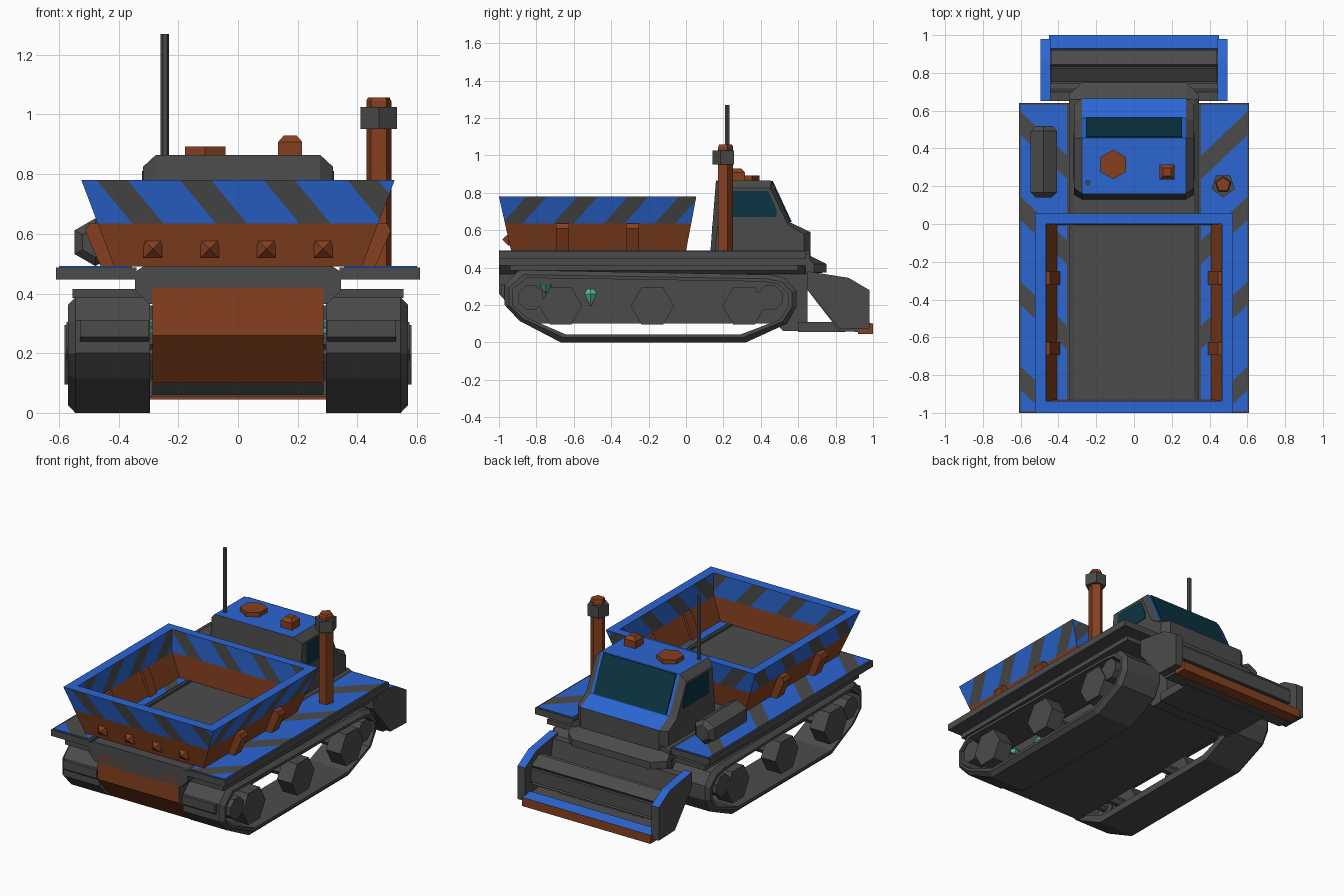
import bpy, bmesh
from math import cos, sin, pi, floor
from mathutils import Vector

if "Cube" in bpy.data.objects:
    bpy.data.objects.remove(bpy.data.objects["Cube"])


def material(name, rgb):
    lin = [((c / 255 + 0.055) / 1.055) ** 2.4 for c in rgb] + [1]
    m = bpy.data.materials.new(name)
    m.use_nodes = True
    m.diffuse_color = lin
    m.node_tree.nodes["Principled BSDF"].inputs["Base Color"].default_value = lin
    return m


GRAY = material("gray metal", (75, 75, 75))
BLUE = material("blue paint", (43, 102, 210))
RUST = material("rust brown", (134, 64, 31))
GLASS = material("dark glass", (10, 53, 67))
TEAL = material("teal crystal", (85, 185, 160))


def finish(name, bm, mats, mirror=False):
    me = bpy.data.meshes.new(name)
    bm.to_mesh(me)
    bm.free()
    for m in mats:
        me.materials.append(m)
    ob = bpy.data.objects.new(name, me)
    bpy.context.collection.objects.link(ob)
    if mirror:
        ob.modifiers.new("Mirror", 'MIRROR')
    return ob


def loft(rings, loop=False):
    """Skin matching rings; cap the ends, or join last to first."""
    bm = bmesh.new()
    vs = [[bm.verts.new(p) for p in r] for r in rings]
    n = len(vs[0])
    pairs = list(zip(vs, vs[1:])) + ([(vs[-1], vs[0])] if loop else [])
    for a, b in pairs:
        for i in range(n):
            j = (i + 1) % n
            bm.faces.new((a[i], a[j], b[j], b[i]))
    if not loop:
        bm.faces.new(vs[0])
        bm.faces.new(vs[-1])
    bmesh.ops.recalc_face_normals(bm, faces=bm.faces)
    return bm


def side_profile(pts, x0, x1):
    return loft([[(x, y, z) for y, z in pts] for x in (x0, x1)])


def block(x, y, z):
    return side_profile([(y[0], z[0]), (y[1], z[0]), (y[1], z[1]), (y[0], z[1])], *x)


def turned(name, axis, centre, sides, steps, mat, rot=0.0, mirror=False):
    """Faceted solid along an axis; steps are (position, radius)."""
    rings = []
    for t, r in steps:
        ring = []
        for i in range(sides):
            a = rot + 2 * pi * i / sides
            p = [r * cos(a), r * sin(a)]
            p.insert(axis, t)
            ring.append(Vector(p) + Vector(centre))
        rings.append(ring)
    return finish(name, loft(rings), [mat], mirror)


def stripe(bm, test, n, start, period, width, index):
    """Cut diagonal bands into the chosen faces and colour them."""
    n = Vector(n)
    for k in range(-8, 9):
        for u in (start + k * period, start + k * period + width):
            fs = [f for f in bm.faces if test(f)]
            geom = set(fs) | {e for f in fs for e in f.edges} | {v for f in fs for v in f.verts}
            bmesh.ops.bisect_plane(bm, geom=list(geom), plane_co=n * (u / n.length_squared), plane_no=n)
            bm.normal_update()
    for f in bm.faces:
        if test(f):
            u = (f.calc_center_median().dot(n) - start) / period
            if (u - floor(u)) * period < width:
                f.material_index = index


# Hull: lower tub with rust end panel, and chamfered upper body
bm = side_profile([(-1, .42), (-1, .26), (-.86, .1), (.48, .1), (.52, .06), (.65, .06), (.65, .42)], -.287, .287)
for f in bm.faces:
    f.material_index = int(f.normal.y < -.5 and f.calc_center_median().y < -.8)
finish("lower_hull", bm, [GRAY, RUST])

section = [(.318, .49), (.345, .472), (.345, .41), (.3, .365)]
section += [(-x, z) for x, z in reversed(section)]
bm = loft([[(x, y, z) for x, z in section] for y in (-1, .66)])
finish("upper_hull", bm, [GRAY])
nose = [(.66, .465), (.75, .42), (.75, .375), (.66, .365)]
bm = loft([[(x, .62 + (y - .62) * k, z) for y, z in nose] for x, k in ((-.345, .5), (-.275, 1), (.275, 1), (.345, .5))])
finish("hull_nose", bm, [GRAY])

# Side decks with a striped top sheet inside a gray border
finish("side_deck", block((.34, .61), (-1, .64), (.447, .488)), [GRAY], True)
bm = block((.355, .6), (-.99, .63), (.486, .492))
stripe(bm, lambda f: f.normal.z > .9, (-.95, 1, 0), -.1, .45, .125, 1)
finish("deck_sheet", bm, [BLUE, GRAY], True)
finish("track_guard", block((.3, .555), (-.94, .6), (.385, .415)), [GRAY], True)
finish("track_bumper", side_profile([(-.99, .31), (-.99, .255), (-.97, .24), (-.93, .24), (-.93, .31)], .3, .53),
       [GRAY], True)

# Tracks: closed belt with a chamfered outer rim
belt = [(-.89, .387), (-.97, .31), (-.97, .2), (-.89, .115), (-.67, 0), (.32, 0),
        (.54, .1), (.59, .19), (.59, .28), (.53, .345), (.45, .362)]


def belt_ring(x, ky, kz):
    return [(x, -.19 + (y + .19) * ky, .195 + (z - .195) * kz) for y, z in belt]


bm = loft([belt_ring(.295, 1, 1), belt_ring(.545, 1, 1), belt_ring(.57, .97, .87),
           belt_ring(.57, .945, .78), belt_ring(.295, .945, .78)], loop=True)
finish("track_belt", bm, [GRAY], True)

# Wheels
for i, y in enumerate((-.67, -.18, .31)):
    turned(f"road_wheel_{i + 1}", 0, (0, y, .195), 6, [(.48, .115), (.582, .115)], GRAY, mirror=True)
    turned(f"axle_{i + 1}", 0, (0, y, .195), 6, [(.28, .03), (.49, .03)], GRAY, mirror=True)
for name, y in (("idler_wheel", -.83), ("drive_wheel", .45)):
    turned(name, 0, (0, y, .24), 8, [(.28, .03), (.47, .03), (.47, .07), (.575, .07)], GRAY, pi / 8, True)

# Crystals caught in the running gear
turned("large_crystal", 2, (.308, -.51, .24), 6, [(-.045, .004), (.02, .038), (.045, .022)], TEAL, mirror=True)
turned("small_crystal", 2, (.308, -.75, .285), 5, [(-.02, .004), (.02, .036), (.028, .02)], TEAL, mirror=True)


# Dump bin: open bottom, rust skirt, striped upper walls
def rect(x, y0, y1, z):
    return [(-x, y0, z), (x, y0, z), (x, y1, z), (-x, y1, z)]


bm = loft([rect(.415, -.935, 0, .49), rect(.47, -.968, .028, .635), rect(.525, -1, .055, .78),
           rect(.465, -.938, 0, .78), rect(.462, -.938, 0, .635), rect(.407, -.928, -.005, .49)], loop=True)
for f in bm.faces:
    f.material_index = int(f.calc_center_median().z > .636)


def upper(f):
    return f.calc_center_median().z > .64 and abs(f.normal.z) < .8


stripe(bm, lambda f: upper(f) and abs(f.normal.y) > .7, (1, 0, .83), .173, .28, .104, 2)
stripe(bm, lambda f: upper(f) and abs(f.normal.x) > .7, (0, 1, -.9), -1.555, .272, .11, 2)
finish("dump_bin", bm, [RUST, BLUE, GRAY])

# Bin brackets and pointed studs
for i, y in enumerate((-.66, -.285)):
    rib = [(.39, .49), (.46, .49), (.512, .61), (.5, .635), (.445, .635)]
    finish(f"bin_bracket_{i + 1}", loft([[(x, y + d, z) for x, z in rib] for d in (-.034, .034)]), [RUST], True)
for i, x in enumerate((.095, .285)):
    turned(f"bin_stud_{i + 1}", 1, (x, -.945, .55), 4, [(.01, .044), (-.005, .044), (-.035, .002)], RUST, pi / 4, True)

# Cab: centre profile with lower, upright shoulders
core = [(.13, .48), (.16, .865), (.455, .865), (.56, .64), (.665, .59), (.665, .45)]
edge = [(.155, .48), (.19, .825), (.45, .825), (.545, .63), (.63, .58), (.63, .45)]
bm = loft([[(x, y, z) for y, z in pts] for x, pts in ((-.318, edge), (-.275, core), (.275, core), (.318, edge))])
for f in bm.faces:
    f.material_index = int(abs(f.calc_center_median().x) < .01 and f.normal.z > .35)
finish("cab", bm, [GRAY, BLUE])

# Cab windows
bm = side_profile([(.457, .862), (.464, .864), (.565, .646), (.558, .643)], -.255, .255)
finish("windshield", bm, [GLASS])
pane = [(.23, .81), (.44, .81), (.485, .71), (.485, .67), (.23, .67)]
finish("side_window", side_profile(pane, .315, .321), [GLASS], True)

# Roof fittings
turned("roof_hatch", 2, (-.11, .315, 0), 6, [(.86, .078), (.892, .078)], RUST, pi / 2)
turned("roof_beacon", 2, (.175, .275, 0), 4, [(.86, .057), (.908, .057), (.93, .03)], RUST, pi / 4)
turned("antenna", 2, (-.245, .22, 0), 6, [(.85, .014), (1.27, .014)], GRAY)

# Exhaust stack
turned("exhaust_pipe", 2, (.472, .208, 0), 5, [(.48, .044), (1.045, .044), (1.057, .038)], RUST, pi / 2)
turned("exhaust_collar", 2, (.472, .205, 0), 5, [(.952, .064), (1.025, .064)], GRAY, -pi / 2)

# Side tank
turned("side_tank", 1, (-.478, 0, .572), 6, [(.14, .05), (.168, .08), (.492, .08), (.52, .05)], GRAY, pi / 2)

# Scoop: side plates with blue top rims
plate = [(.65, .38), (.87, .345), (.98, .28), (.98, .07), (.82, .075), (.65, .28)]
bm = side_profile(plate, .443, .496)
for f in bm.faces:
    f.material_index = int(f.normal.z > .3)
finish("scoop_side", bm, [GRAY, BLUE], True)

# Scoop back, floor bar, cutting lip
board = [(.65, .36), (.65, .28), (.82, .06), (.95, .055), (.95, .1), (.84, .11), (.72, .25), (.7, .36)]
finish("scoop_back", side_profile(board, -.445, .445), [GRAY])
finish("scoop_floor_bar", block((-.3, .3), (.6, .85), (.055, .11)), [GRAY])
bm = side_profile([(.92, .045), (1, .045), (1, .1), (.93, .115), (.92, .1)], -.45, .45)
for f in bm.faces:
    f.material_index = int(f.normal.z > .5)
finish("scoop_lip", bm, [RUST, BLUE])

# Scoop drum: rust core wrapped by gray slats
turned("drum_core", 0, (0, .835, .215), 6, [(-.444, .078), (.444, .078)], RUST, pi / 6)
for i in range(6):
    a = i * pi / 3
    d, w = Vector((cos(a), sin(a))), Vector((-sin(a), cos(a))) * .042
    c = Vector((.835, .215))
    slat = [c + d * .07 + w, c + d * .092 + w, c + d * .092 - w, c + d * .07 - w]
    finish(f"drum_slat_{i + 1}", side_profile(slat, -.44, .44), [GRAY])
